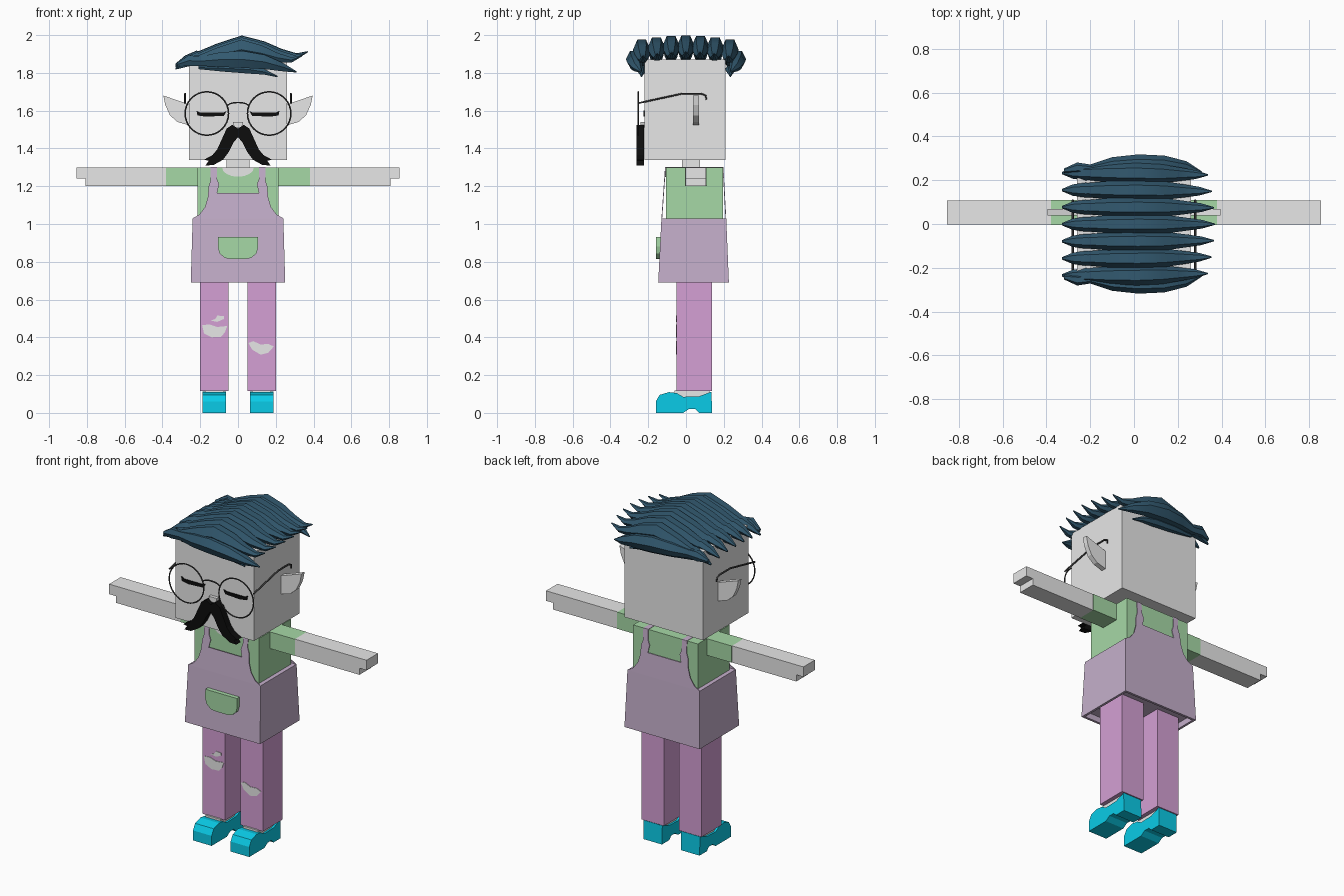
import bpy, bmesh, math
from mathutils import Vector

cube = bpy.data.objects.get("Cube")
if cube:
    bpy.data.objects.remove(cube, do_unlink=True)


def material(name, r, g, b):
    m = bpy.data.materials.new(name)
    m.use_nodes = True
    m.diffuse_color = (r, g, b, 1)
    m.node_tree.nodes["Principled BSDF"].inputs["Base Color"].default_value = (r, g, b, 1)
    return m


skin = material("pale grey skin", 0.8, 0.8, 0.8)
green = material("soft green", 0.38, 0.69, 0.38)
mauve = material("mauve apron", 0.56, 0.43, 0.6)
pink = material("pink trousers", 0.66, 0.35, 0.66)
cyan = material("bright cyan", 0.003, 0.6, 0.8)
navy = material("dark blue hair", 0.032, 0.1, 0.16)
black = material("black", 0.004, 0.004, 0.004)
wire = material("dark wire", 0.05, 0.05, 0.05)


def finish(name, bm, mat):
    bmesh.ops.recalc_face_normals(bm, faces=bm.faces)
    mesh = bpy.data.meshes.new(name)
    bm.to_mesh(mesh)
    bm.free()
    mesh.materials.append(mat)
    obj = bpy.data.objects.new(name, mesh)
    bpy.context.collection.objects.link(obj)
    return obj


def prism(name, pts, axis, a, b, mat, shear=0.0, base=0.0):
    """Extrude a 2D outline along an axis; shear leans a Y prism with height."""
    bm = bmesh.new()

    def place(p, d):
        if axis == "X":
            return (d, p[0], p[1])
        return (p[0], d + shear * (p[1] - base), p[1])

    near = [bm.verts.new(place(p, a)) for p in pts]
    far = [bm.verts.new(place(p, b)) for p in pts]
    bm.faces.new(near)
    bm.faces.new(far[::-1])
    n = len(pts)
    for i in range(n):
        j = (i + 1) % n
        bm.faces.new((near[i], far[i], far[j], near[j]))
    return finish(name, bm, mat)


def box(name, x, y, z, mat):
    pts = [(x[0], z[0]), (x[1], z[0]), (x[1], z[1]), (x[0], z[1])]
    return prism(name, pts, "Y", y[0], y[1], mat)


def mirrored(pts):
    return pts + [(-x, z) for x, z in reversed(pts)]


def strand(name, path):
    """Six-sided tapered lock through (x, y, z, half width, half height)."""
    bm = bmesh.new()
    rings = []
    for x, y, z, w, h in path:
        rings.append([bm.verts.new((x, y + w * math.cos(k * math.pi / 3),
                                    z + h * math.sin(k * math.pi / 3) / 0.866)) for k in range(6)])
    for p, q in zip(rings, rings[1:]):
        for k in range(6):
            bm.faces.new((p[k], p[(k + 1) % 6], q[(k + 1) % 6], q[k]))
    bm.faces.new(rings[0])
    bm.faces.new(rings[-1])
    obj = finish(name, bm, navy)
    select(obj)
    bpy.ops.object.shade_smooth_by_angle(angle=math.radians(40))


def select(obj):
    bpy.ops.object.select_all(action="DESELECT")
    obj.select_set(True)
    bpy.context.view_layer.objects.active = obj


def wire_path(name, pts, radius):
    curve = bpy.data.curves.new(name, "CURVE")
    curve.dimensions = "3D"
    curve.bevel_depth = radius
    curve.bevel_resolution = 1
    curve.use_fill_caps = True
    line = curve.splines.new("POLY")
    line.points.add(len(pts) - 1)
    for p, co in zip(line.points, pts):
        p.co = (*co, 1)
    curve.materials.append(wire)
    obj = bpy.data.objects.new(name, curve)
    bpy.context.collection.objects.link(obj)
    select(obj)
    bpy.ops.object.convert(target="MESH")


# Head, neck, nose
box("head", (-0.26, 0.26), (-0.22, 0.21), (1.34, 1.87), skin)
box("neck", (-0.06, 0.06), (-0.02, 0.075), (1.28, 1.35), skin)
prism("nose", mirrored([(0.02, 1.51), (0.027, 1.54)]), "Y", -0.24, -0.215, skin)

# Shirt and neckline
box("shirt", (-0.215, 0.215), (-0.107, 0.195), (1.0, 1.3), green)
neckline = [(0.085 * math.cos(t * math.pi / 8), 1.3 - 0.05 * math.sin(t * math.pi / 8)) for t in range(9)]
prism("neckline", neckline, "Y", -0.111, -0.1, skin)

# Apron skirt, open underneath
bm = bmesh.new()
bottom = [bm.verts.new((x, y, 0.69)) for x, y in ((-.25, -.147), (.25, -.147), (.25, .227), (-.25, .227))]
top = [bm.verts.new((x, y, 1.03)) for x, y in ((-.24, -.13), (.24, -.13), (.24, .213), (-.24, .213))]
under = bm.faces.new(bottom)
bm.faces.new(top)
for i in range(4):
    j = (i + 1) % 4
    bm.faces.new((bottom[i], bottom[j], top[j], top[i]))
bmesh.ops.recalc_face_normals(bm, faces=bm.faces)
bmesh.ops.inset_region(bm, faces=[under], thickness=0.02)
lifted = bmesh.ops.extrude_discrete_faces(bm, faces=[under])["faces"]
bmesh.ops.translate(bm, verts=lifted[0].verts, vec=(0, 0, 0.035))
finish("apron_skirt", bm, mauve)

# Bib with straps, front and back
half_bib = [(0.24, 1.03), (0.205, 1.05), (0.175, 1.09), (0.16, 1.14), (0.155, 1.2), (0.145, 1.23),
            (0.145, 1.3), (0.112, 1.3), (0.112, 1.24), (0.1, 1.21), (0.11, 1.165)]
prism("front_bib", mirrored(half_bib), "Y", -0.13, -0.126, mauve, 0.07, 1.03)
prism("back_bib", mirrored(half_bib), "Y", 0.209, 0.213, mauve, -0.055, 1.03)
pocket = [(0.105, 0.93), (0.107, 0.88), (0.098, 0.845), (0.07, 0.82), (0.04, 0.815)]
prism("apron_pocket", mirrored(pocket), "Y", -0.16, -0.13, green)

# Paired parts
ear = [(0.25, 1.63), (0.395, 1.68), (0.385, 1.63), (0.36, 1.575), (0.32, 1.54), (0.25, 1.52)]
moustache = [(0, 1.46), (0, 1.505), (0.03, 1.525), (0.06, 1.505), (0.085, 1.45), (0.11, 1.395),
             (0.135, 1.365), (0.18, 1.34), (0.155, 1.335), (0.172, 1.31), (0.13, 1.312),
             (0.08, 1.34), (0.05, 1.38), (0.025, 1.43)]
lash = [(0.06, 1.597), (0.08, 1.59), (0.2, 1.59), (0.22, 1.6), (0.215, 1.575), (0.17, 1.568), (0.075, 1.573)]
shoe = [(-0.16, 0), (-0.16, 0.06), (-0.14, 0.095), (-0.09, 0.11), (-0.05, 0.105), (-0.015, 0.085),
        (0.07, 0.088), (0.135, 0.112), (0.138, 0), (0.07, 0), (0.05, 0.02), (0.015, 0.02), (-0.015, 0)]
temple = [(0.28, -0.252, 1.64), (0.28, -0.02, 1.69), (0.28, 0.08, 1.69), (0.28, 0.105, 1.68), (0.28, 0.107, 1.658)]

for side, s in (("left", 1), ("right", -1)):
    def flip(pts):
        return [(s * p[0], *p[1:]) for p in pts]

    def span(a, b):
        return (s * a, s * b)

    prism(side + "_ear", flip(ear), "Y", 0.038, 0.068, skin)
    prism(side + "_moustache", flip(moustache), "Y", -0.262, -0.222, black)
    prism(side + "_closed_eye", flip(lash), "Y", -0.226, -0.219, black)
    box(side + "_sleeve", span(0.2, 0.38), (-0.004, 0.11), (1.2, 1.3), green)
    box(side + "_arm", span(0.38, 0.808), (-0.002, 0.107), (1.2, 1.3), skin)
    box(side + "_fingers", span(0.8, 0.855), (-0.002, 0.107), (1.24, 1.3), skin)
    box(side + "_shoulder_strap", span(0.112, 0.145), (-0.111, 0.198), (1.298, 1.302), mauve)
    box(side + "_trouser_leg", span(0.05, 0.2), (-0.05, 0.138), (0.115, 0.75), pink)
    prism(side + "_shoe", shoe, "X", s * 0.063, s * 0.187, cyan)
    box(side + "_foot", span(0.075, 0.175), (-0.06, 0.125), (0.03, 0.118), skin)
    # Glasses
    bpy.ops.mesh.primitive_torus_add(major_segments=32, minor_segments=6, major_radius=0.115,
                                     minor_radius=0.004, location=(s * 0.165, -0.253, 1.585),
                                     rotation=(math.pi / 2, 0, 0))
    rim = bpy.context.object
    rim.name = side + "_lens_rim"
    rim.data.materials.append(wire)
    wire_path(side + "_temple", flip(temple), 0.005)
wire_path("glasses_bridge", [(x, -0.253, 1.643 - 8 * x * x * abs(x) * 10) for x in
                             (-0.06, -0.04, -0.02, 0, 0.02, 0.04, 0.06)], 0.004)

# Torn knee patches
prism("right_knee_tear", [(-0.19, 0.465), (-0.18, 0.42), (-0.14, 0.4), (-0.09, 0.403), (-0.07, 0.425),
                          (-0.057, 0.46), (-0.11, 0.455), (-0.15, 0.468)], "Y", -0.053, -0.045, skin)
prism("right_thigh_tear", [(-0.145, 0.488), (-0.11, 0.482), (-0.075, 0.497), (-0.075, 0.513),
                           (-0.11, 0.515), (-0.12, 0.498)], "Y", -0.053, -0.045, skin)
prism("left_knee_tear", [(0.055, 0.37), (0.075, 0.335), (0.12, 0.308), (0.16, 0.318), (0.19, 0.352),
                         (0.16, 0.365), (0.12, 0.362), (0.08, 0.38)], "Y", -0.053, -0.045, skin)

# Swept locks across the crown, each with a short tail on the other side
crown = [(-0.22, 1.885, 0.032, 0.025), (-0.11, 1.918, 0.042, 0.038), (0.02, 1.945, 0.046, 0.053),
         (0.14, 1.925, 0.043, 0.042), (0.23, 1.902, 0.031, 0.026), (0.31, 1.89, 0.02, 0.014),
         (0.37, 1.912, 0.003, 0.003)]
tail = [(-0.17, 1.89, 0.025, 0.018), (-0.22, 1.892, 0.034, 0.026), (-0.28, 1.872, 0.026, 0.02),
        (-0.33, 1.845, 0.005, 0.005)]
for i in range(7):
    y = -0.235 + 0.078 * i
    drop = -0.4 * y * y
    reach = 1 - 1.6 * y * y
    strand("crown_lock", [(x * reach if x > 0 else x, y * (1 - 0.1 * max(x, 0)), z + drop, w, h)
                          for x, z, w, h in crown])
    strand("tail_lock", [(x, y, z + drop, w, h) for x, z, w, h in tail])

# Drooping locks along the front and back edges
edge = [(-0.32, 1.845, 0.01, 0.01), (-0.26, 1.865, 0.025, 0.028), (-0.2, 1.862, 0.02, 0.025),
        (-0.1, 1.87, 0.038, 0.038), (0.02, 1.872, 0.045, 0.045), (0.14, 1.858, 0.042, 0.038),
        (0.24, 1.83, 0.028, 0.022), (0.31, 1.805, 0.003, 0.003)]
fringe = [(-0.21, 1.828, 0.008, 0.008), (-0.08, 1.825, 0.025, 0.018), (0.06, 1.818, 0.028, 0.022),
          (0.14, 1.805, 0.018, 0.014), (0.21, 1.78, 0.003, 0.003)]
for side, s in (("front", -1), ("back", 1)):
    strand(side + "_edge_lock", [(x, s * (0.235 + w * 0.85), z, w, h) for x, z, w, h in edge])
    strand(side + "_fringe_lock", [(x, s * 0.235, z, w, h) for x, z, w, h in fringe])
